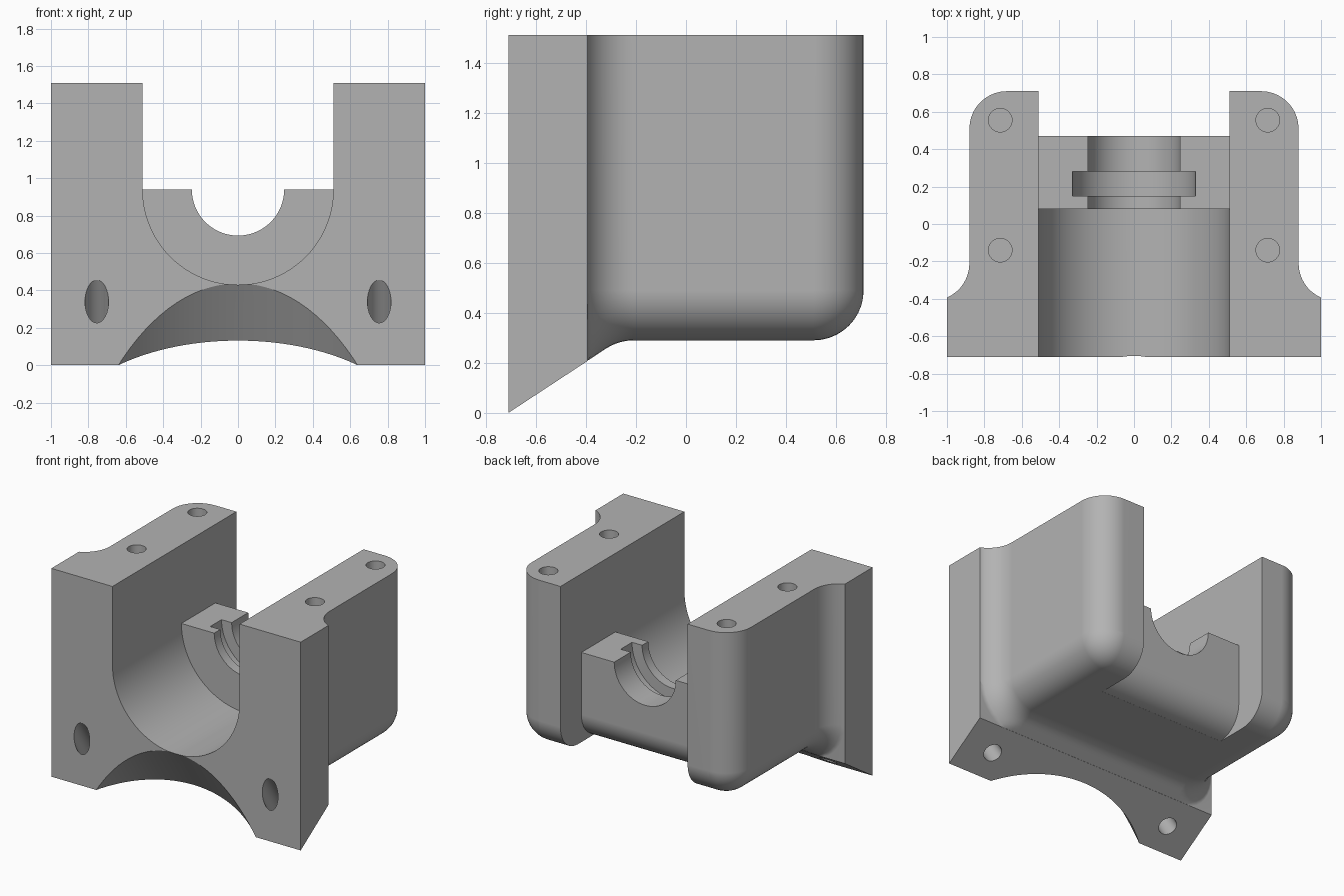
import bpy, bmesh, math
from mathutils import Vector, Matrix

TOP = 1.51          # overall height
FRONT = -0.71       # front face
SLOPE = 0.656       # rise of the slanted flange underside
R = 0.2             # fillet radius
BORE_Z = 0.94       # height of the bore axis

cube = bpy.data.objects.get("Cube")
if cube:
    bpy.data.objects.remove(cube, do_unlink=True)

grey = bpy.data.materials.new("plain grey")
grey.use_nodes = True
colour = (0.45, 0.45, 0.45, 1)
grey.diffuse_color = colour
grey.node_tree.nodes["Principled BSDF"].inputs["Base Color"].default_value = colour


def finish(name, bm):
    bmesh.ops.remove_doubles(bm, verts=bm.verts, dist=1e-5)
    bmesh.ops.recalc_face_normals(bm, faces=bm.faces)
    mesh = bpy.data.meshes.new(name)
    bm.to_mesh(mesh)
    bm.free()
    mesh.materials.append(grey)
    obj = bpy.data.objects.new(name, mesh)
    bpy.context.scene.collection.objects.link(obj)
    return obj


def loft(name, rings):
    bm = bmesh.new()
    rows = [[bm.verts.new(p) for p in ring] for ring in rings]
    n = len(rows[0])
    for a, b in zip(rows, rows[1:]):
        for i in range(n):
            j = (i + 1) % n
            bm.faces.new((a[i], a[j], b[j], b[i]))
    bm.faces.new(rows[0])
    bm.faces.new(rows[-1])
    return finish(name, bm)


def prism(name, pts, axis, lo, hi):
    place = {"x": lambda p, t: (t, p[0], p[1]),
             "y": lambda p, t: (p[0], t, p[1])}[axis]
    return loft(name, [[place(p, t) for p in pts] for t in (lo, hi)])


def cylinder(name, centre, direction, radius, length, segments=64):
    bm = bmesh.new()
    turn = Vector(direction).to_track_quat("Z", "Y").to_matrix().to_4x4()
    bmesh.ops.create_cone(bm, cap_ends=True, segments=segments, radius1=radius,
                          radius2=radius, depth=length,
                          matrix=Matrix.Translation(centre) @ turn)
    return finish(name, bm)


def arc(cx, cy, r, start, end, n):
    angles = [math.radians(start + (end - start) * i / n) for i in range(n + 1)]
    return [(cx + r * math.cos(a), cy + r * math.sin(a)) for a in angles]


def combine(target, tool, operation="DIFFERENCE"):
    mod = target.modifiers.new(operation.title(), "BOOLEAN")
    mod.operation = operation
    mod.solver = "EXACT"
    mod.object = tool
    bpy.context.view_layer.objects.active = target
    bpy.ops.object.modifier_apply(modifier=mod.name)
    bpy.data.objects.remove(tool, do_unlink=True)


# Body: rounded section swept from the flange fillet to the rounded back
def section(y, d):
    half = [(0.88 + d, TOP)] + arc(0.68, 0.49, R + d, 0, -90, 10)
    floor = SLOPE * (y - FRONT) + 0.001 if y < -0.34 else 0
    half = [(min(x, 0.999), max(z, floor)) for x, z in half]
    return [(x, y, z) for x, z in half] + [(-x, y, z) for x, z in reversed(half)]


rings = [section(-0.5, 0.12)]
for i in range(9):
    a = math.radians(66.4 * (1 - i / 8))
    rings.append(section(-0.21 - R * math.sin(a), R * (1 - math.cos(a))))
for i in range(11):
    a = math.radians(9 * i)
    rings.append(section(0.51 + R * math.sin(a), R * (math.cos(a) - 1)))
block = loft("bearing_block", rings)

# Front flange with slanted underside
back = -0.393
flange = prism("flange", [(FRONT, 0), (back, SLOPE * (back - FRONT)),
                          (back, TOP), (FRONT, TOP)], "x", -1, 1)
combine(block, flange, "UNION")

# U-shaped channel from the front
channel = [(0.51, 2)] + arc(0, BORE_Z, 0.51, 0, -180, 48) + [(-0.51, 2)]
combine(block, prism("channel_cutter", channel, "y", -1, 0.08))

# Space above and behind the bearing wall, leaving its lower edge rounded
space = [(0.05, 2), (0.05, BORE_Z), (0.47, BORE_Z)]
space += arc(0.27, 0.49, R, 0, -86, 10) + [(0.28, 0.15), (1, 0.15), (1, 2)]
combine(block, prism("rear_cutter", space, "x", -0.51, 0.51))

# Bearing seat and its ring groove
combine(block, cylinder("seat_cutter", (0, 0.3, BORE_Z), (0, 1, 0), 0.247, 0.7))
combine(block, cylinder("groove_cutter", (0, 0.215, BORE_Z), (0, 1, 0), 0.328, 0.13))

# Arch and bolt holes square to the slanted underside
tilt = math.atan(SLOPE)
normal = (0, math.sin(tilt), -math.cos(tilt))


def on_slant(x, s):
    return (x, FRONT + s * math.cos(tilt), s * math.sin(tilt))


combine(block, cylinder("arch_cutter", on_slant(0, -0.733), normal, 0.973, 3, 128))
for side in (-1, 1):
    combine(block, cylinder("bolt_cutter", on_slant(side * 0.755, 0.187),
                            normal, 0.063, 1.6, 32))
    # Blind screw holes in the top of each arm
    for y in (0.555, -0.14):
        combine(block, cylinder("screw_cutter", (side * 0.715, y, TOP),
                                (0, 0, 1), 0.063, 0.8, 32))

# Smooth curved faces, keep edges sharp
bpy.ops.object.select_all(action="DESELECT")
block.select_set(True)
bpy.context.view_layer.objects.active = block
bpy.ops.object.shade_smooth_by_angle(angle=math.radians(30))
weighted = block.modifiers.new("Weighted Normals", "WEIGHTED_NORMAL")
weighted.keep_sharp = True
